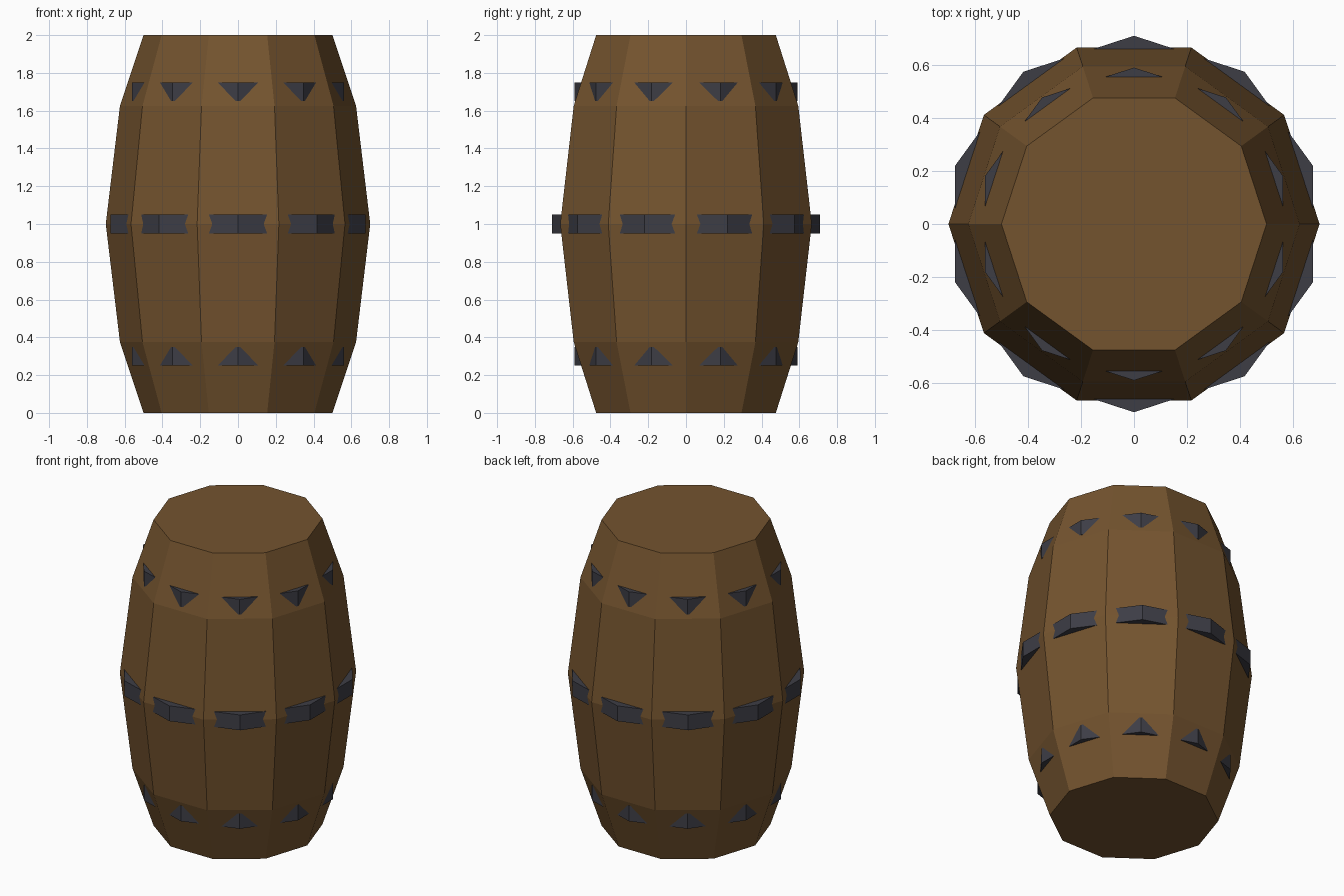
import bpy, bmesh
from math import cos, sin, pi

if "Cube" in bpy.data.objects:
    bpy.data.objects.remove(bpy.data.objects["Cube"])

SIDES = 10


def material(name, rgb):
    m = bpy.data.materials.new(name)
    m.diffuse_color = (*rgb, 1)
    m.use_nodes = True
    m.node_tree.nodes["Principled BSDF"].inputs["Base Color"].default_value = m.diffuse_color
    return m


def lathe(name, profile, turn, mat):
    """Closed ten-sided solid from (radius, height) rings."""
    bm = bmesh.new()
    rings = [[bm.verts.new((r * cos(turn + 2 * pi * i / SIDES),
                            r * sin(turn + 2 * pi * i / SIDES), z))
              for i in range(SIDES)] for r, z in profile]
    for a, b in zip(rings, rings[1:]):
        for i in range(SIDES):
            j = (i + 1) % SIDES
            bm.faces.new((a[i], a[j], b[j], b[i]))
    bm.faces.new(rings[0][::-1])
    bm.faces.new(rings[-1])
    mesh = bpy.data.meshes.new(name)
    bm.to_mesh(mesh)
    bm.free()
    mesh.materials.append(mat)
    obj = bpy.data.objects.new(name, mesh)
    bpy.context.collection.objects.link(obj)
    return obj


wood = material("brown wood", (0.175, 0.088, 0.028))
iron = material("dark iron", (0.047, 0.047, 0.060))

# Barrel body with closed ends
lathe("barrel_body", [(0.5, 0), (0.625, 0.375), (0.7, 1), (0.625, 1.625), (0.5, 2)], 0, wood)

# Iron hoops, turned half a side so their corners poke out of the flat staves
for name, r, z in (("lower_hoop", 0.59, 0.3), ("middle_hoop", 0.71, 1), ("upper_hoop", 0.59, 1.7)):
    lathe(name, [(r, z - 0.05), (r, z + 0.05)], pi / SIDES, iron)
